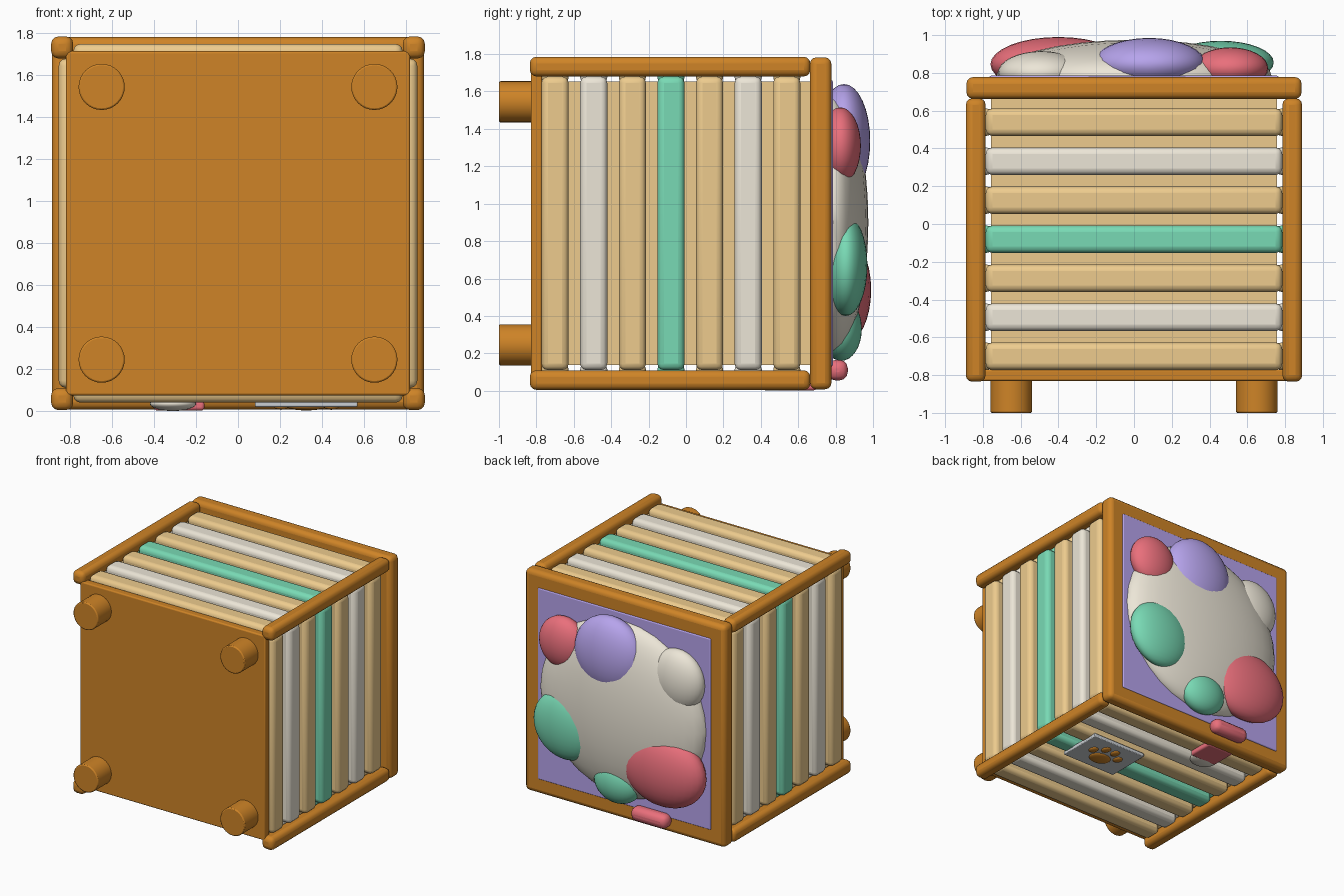
import bpy
from math import radians

if "Cube" in bpy.data.objects:
    bpy.data.objects.remove(bpy.data.objects["Cube"])

CZ = 0.895  # height of the crate's centre line


def mat(name, r, g, b):
    m = bpy.data.materials.new(name)
    m.diffuse_color = (r, g, b, 1)
    m.use_nodes = True
    m.node_tree.nodes["Principled BSDF"].inputs["Base Color"].default_value = m.diffuse_color
    return m


WOOD = mat("orange_wood", 0.62, 0.23, 0.02)
TAN = mat("tan_wood", 0.85, 0.60, 0.27)
CREAM = mat("cream", 0.84, 0.79, 0.68)
MINT = mat("mint", 0.19, 0.70, 0.46)
LILAC = mat("lilac", 0.47, 0.37, 0.84)
RED = mat("coral", 0.82, 0.16, 0.20)
GREY = mat("plate_grey", 0.60, 0.63, 0.66)


def finish(name, material, bevel=0, segments=3):
    o = bpy.context.object
    o.name = name
    o.data.materials.append(material)
    bpy.ops.object.transform_apply(location=False, rotation=True, scale=True)
    if bevel:
        b = o.modifiers.new("bevel", 'BEVEL')
        b.width = bevel
        b.segments = segments
        b.limit_method = 'ANGLE'
    bpy.ops.object.shade_smooth_by_angle(angle=radians(40))
    return o


def box(name, loc, size, material, bevel=0, segments=3):
    bpy.ops.mesh.primitive_cube_add(size=1, location=loc)
    bpy.context.object.scale = size
    return finish(name, material, bevel, segments)


def blob(name, loc, radii, material, tilt=0):
    bpy.ops.mesh.primitive_uv_sphere_add(segments=32, ring_count=16, location=loc,
                                         rotation=(0, radians(tilt), 0))
    bpy.context.object.scale = radii
    return finish(name, material)


# Crate body, base board, rim and soft lining
box("inner_crate", (0, -0.08, CZ), (1.515, 1.49, 1.515), TAN)
box("base_board", (0, -0.80, CZ), (1.64, 0.06, 1.64), WOOD, 0.01)
box("rim", (0, 0.72, CZ), (1.775, 0.115, 1.775), WOOD, 0.035)
box("lining", (0, 0.765, CZ), (1.53, 0.04, 1.53), LILAC, 0.008)

# Corner posts and round feet
for sx in (-1, 1):
    for sz in (-1, 1):
        box("corner_post", (sx * 0.838, -0.085, CZ + sz * 0.838), (0.105, 1.50, 0.105), WOOD, 0.035)
        bpy.ops.mesh.primitive_cylinder_add(vertices=32, radius=0.11, depth=0.19,
                                            location=(sx * 0.65, -0.905, CZ + sz * 0.65),
                                            rotation=(radians(90), 0, 0))
        finish("foot", WOOD, 0.008, 2)

# Seven coloured slats on each of the four sides
for i, m in enumerate((TAN, CREAM, TAN, MINT, TAN, CREAM, TAN)):
    y = -0.70 + i * 0.2065
    for s in (-1, 1):
        box("side_slat", (s * 0.80, y, CZ), (0.11, 0.145, 1.57), m, 0.035)
        box("cross_slat", (0, y, CZ + s * 0.80), (1.57, 0.145, 0.11), m, 0.035)

# Cushion and soft toys filling the opening
blob("cushion", (0, 0.78, 0.90), (0.73, 0.195, 0.70), CREAM)
blob("coral_ball", (0.51, 0.825, 1.31), (0.20, 0.11, 0.205), RED)
blob("lilac_ball", (0.08, 0.845, 1.335), (0.30, 0.14, 0.305), LILAC)
blob("cream_ball", (-0.49, 0.80, 1.27), (0.23, 0.115, 0.24), CREAM)
blob("mint_ball", (0.46, 0.855, 0.67), (0.28, 0.115, 0.27), MINT)
blob("large_coral_ball", (-0.40, 0.845, 0.54), (0.36, 0.145, 0.29), RED)
blob("small_mint_ball", (0.02, 0.83, 0.33), (0.20, 0.11, 0.17), MINT)

# Ribbon folded over the lower rim, with a cream tip
box("ribbon_fold", (-0.26, 0.81, 0.11), (0.32, 0.11, 0.11), RED, 0.045)
box("ribbon_tail", (-0.28, 0.59, 0.025), (0.24, 0.22, 0.045), RED, 0.015)
blob("ribbon_tip", (-0.31, 0.46, 0.035), (0.11, 0.10, 0.035), CREAM)

# Plate with a raised paw shape
box("paw_plate", (0.325, 0.03, 0.035), (0.49, 0.37, 0.03), GREY, 0.006, 2)
blob("paw_pad", (0.325, -0.02, 0.02), (0.09, 0.07, 0.017), WOOD)
for x, y in ((-0.12, 0.05), (-0.045, 0.11), (0.045, 0.11), (0.12, 0.05)):
    blob("paw_toe", (0.325 + x, y, 0.02), (0.034, 0.042, 0.014), WOOD)
